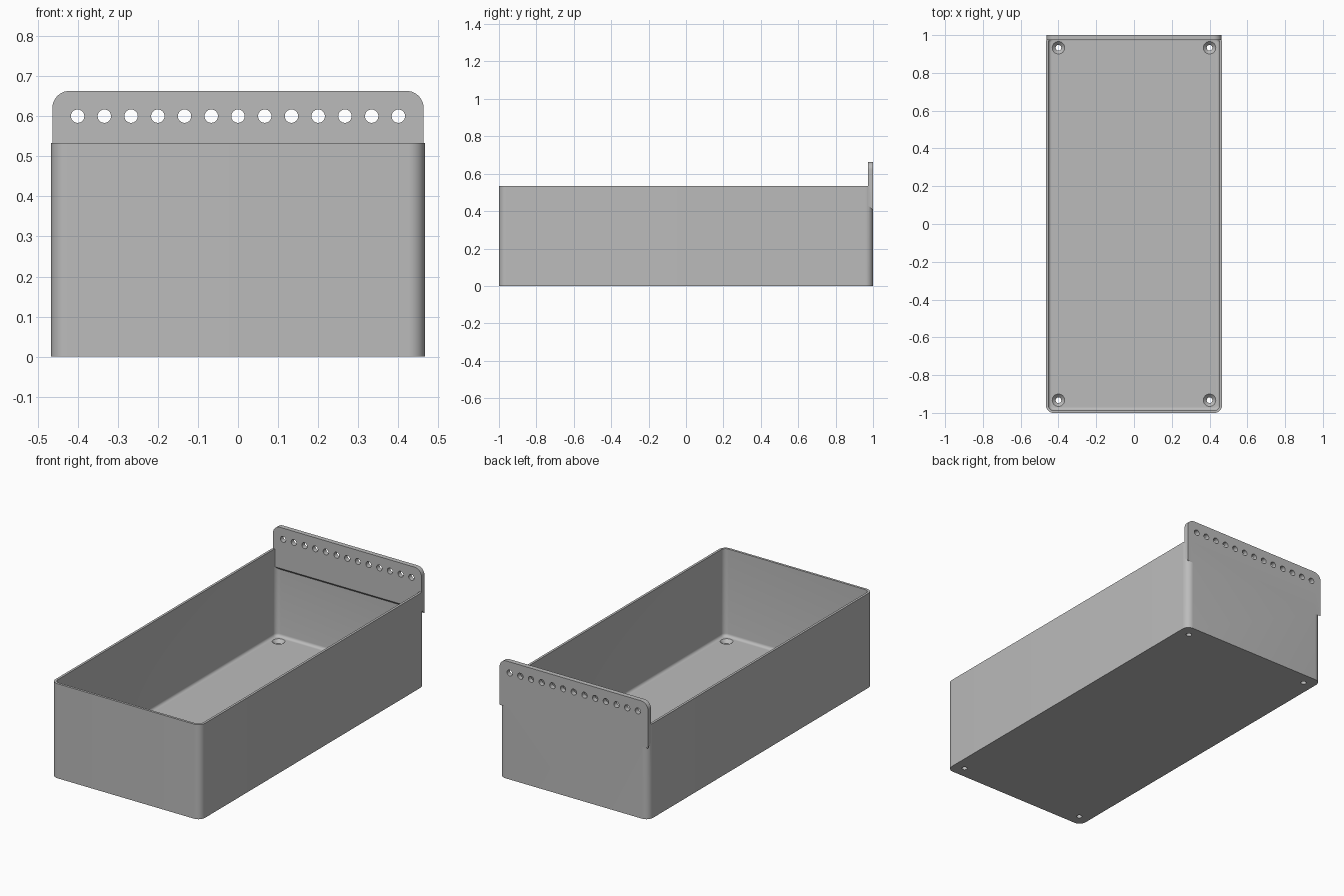
import bpy, bmesh, math

if "Cube" in bpy.data.objects:
    bpy.data.objects.remove(bpy.data.objects["Cube"])

W, L, H = 0.466, 1.0, 0.533      # half width, half length, wall height
WALL, FLOOR, R = 0.0133, 0.04, 0.04
PLATE_W, PLATE_T, PLATE_TOP, PLATE_LOW = 0.463, 0.027, 0.663, 0.405

grey = bpy.data.materials.new("plain grey")
grey.use_nodes = True
colour = (0.5, 0.5, 0.5, 1)
grey.diffuse_color = colour
grey.node_tree.nodes["Principled BSDF"].inputs["Base Color"].default_value = colour


def finish(bm, name):
    bmesh.ops.recalc_face_normals(bm, faces=bm.faces)
    mesh = bpy.data.meshes.new(name)
    bm.to_mesh(mesh)
    bm.free()
    mesh.materials.append(grey)
    obj = bpy.data.objects.new(name, mesh)
    bpy.context.collection.objects.link(obj)
    return obj


def arc(cx, cy, r, start, steps=10):
    angles = [start + math.pi / 2 * i / steps for i in range(steps + 1)]
    return [(cx + r * math.cos(a), cy + r * math.sin(a)) for a in angles]


def rounded_loop(bm, inset, z):
    r = R - inset
    pts = []
    for i, (sx, sy) in enumerate([(1, 1), (-1, 1), (-1, -1), (1, -1)]):
        pts += arc(sx * (W - R), sy * (L - R), r, i * math.pi / 2)
    return [bm.verts.new((x, y, z)) for x, y in pts]


def lofted(bm, loops):
    for a, b in zip(loops, loops[1:]):
        for i in range(len(a)):
            j = (i + 1) % len(a)
            bm.faces.new((a[i], a[j], b[j], b[i]))
    bm.faces.new(loops[0])
    bm.faces.new(loops[-1])


def circle_loop(bm, radius, level, centre, along_y=False, n=32):
    cx, c2 = centre
    verts = []
    for i in range(n):
        a = 2 * math.pi * i / n
        u, v = cx + radius * math.cos(a), c2 + radius * math.sin(a)
        verts.append(bm.verts.new((u, level, v) if along_y else (u, v, level)))
    return verts


def boolean(target, other, operation):
    mod = target.modifiers.new("boolean", 'BOOLEAN')
    mod.object, mod.operation, mod.solver = other, operation, 'EXACT'
    bpy.ops.object.select_all(action='DESELECT')
    bpy.context.view_layer.objects.active = target
    target.select_set(True)
    bpy.ops.object.modifier_apply(modifier=mod.name)
    bpy.data.objects.remove(other)


# Open tray: outer wall, rim, inner wall and a small fillet down to the floor
bm = bmesh.new()
loops = [rounded_loop(bm, 0, 0), rounded_loop(bm, 0, H), rounded_loop(bm, WALL, H)]
fillet = 0.016
for i in range(6):
    a = math.pi / 2 * i / 5
    loops.append(rounded_loop(bm, WALL + fillet * (1 - math.cos(a)),
                              FLOOR + fillet * (1 - math.sin(a))))
lofted(bm, loops)
tray = finish(bm, "tray")

# Hanging plate: rounded top corners, underside sloping up toward the inside
bm = bmesh.new()
r = 0.043
outline = [(-PLATE_W, PLATE_LOW), (PLATE_W, PLATE_LOW)]
outline += arc(PLATE_W - r, PLATE_TOP - r, r, 0)
outline += arc(-PLATE_W + r, PLATE_TOP - r, r, math.pi / 2)
back = [bm.verts.new((x, L, z)) for x, z in outline]
inner = [bm.verts.new((x, L - PLATE_T, z + (PLATE_T if z == PLATE_LOW else 0)))
         for x, z in outline]
lofted(bm, [back, inner])
boolean(tray, finish(bm, "hanging_plate"), 'UNION')

# Row of round holes through the plate
bm = bmesh.new()
for i in range(-6, 7):
    lofted(bm, [circle_loop(bm, 0.0167, y, (i / 15, 0.6), True) for y in (0.9, 1.1)])
boolean(tray, finish(bm, "plate_hole_cutter"), 'DIFFERENCE')

# Countersunk screw holes in the floor corners
bm = bmesh.new()
for x in (-0.4, 0.4):
    for y in (-0.933, 0.933):
        profile = [(0.015, -0.1), (0.015, 0.022), (0.033, FLOOR), (0.033, FLOOR + 0.01)]
        lofted(bm, [circle_loop(bm, rad, z, (x, y)) for rad, z in profile])
boolean(tray, finish(bm, "screw_hole_cutter"), 'DIFFERENCE')

tray.name = "hanging_tray"
bpy.ops.object.select_all(action='DESELECT')
bpy.context.view_layer.objects.active = tray
tray.select_set(True)
bpy.ops.object.shade_smooth_by_angle(angle=math.radians(30))
